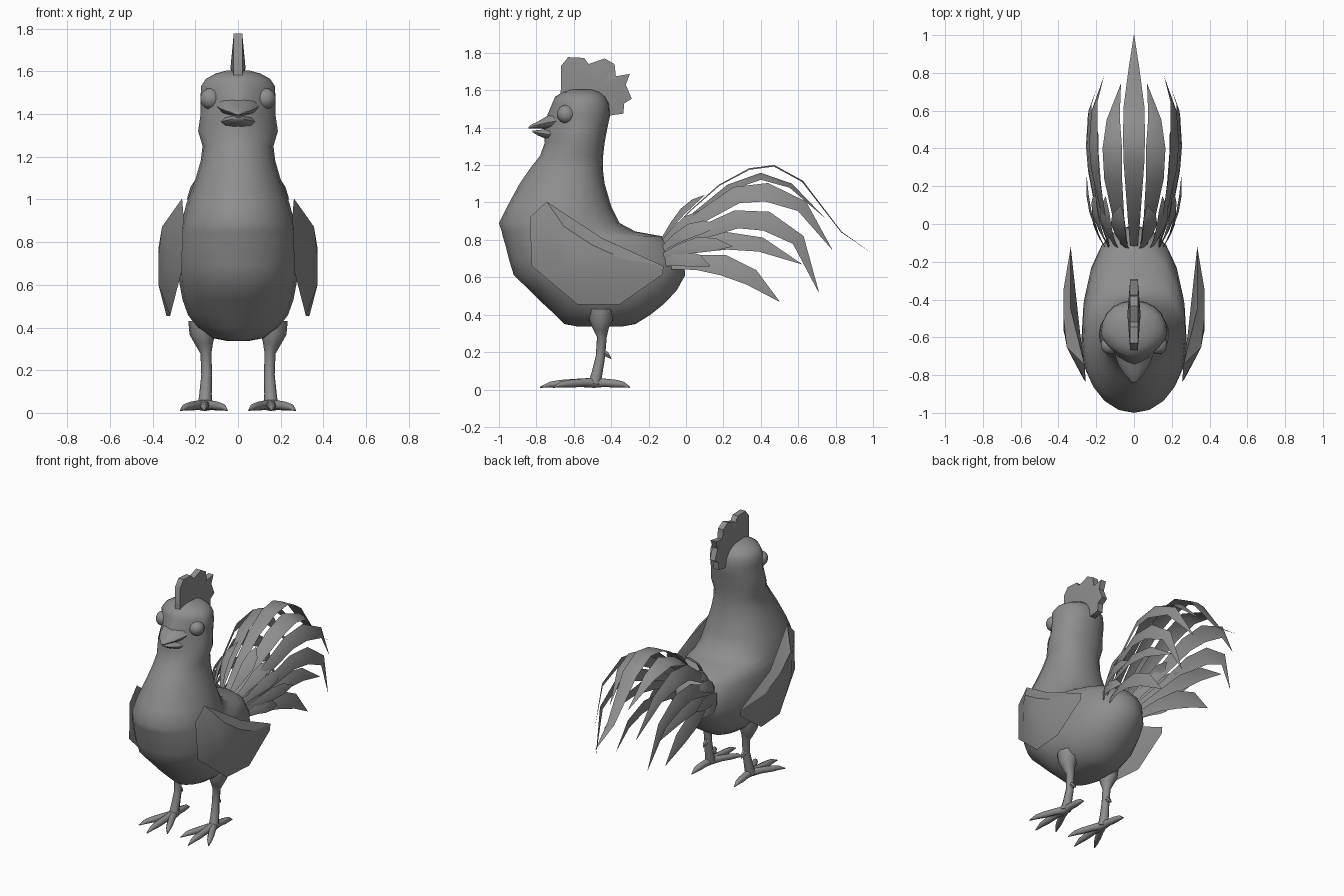
import bpy, bmesh, math
from mathutils import Vector

grey = bpy.data.materials.new("plain_grey")
grey.diffuse_color = (0.27, 0.27, 0.27, 1)


def make(name, verts, faces, mirror=False, angle=50, solid=True):
    bm = bmesh.new()
    vs = [bm.verts.new(v) for v in verts]
    for f in faces:
        bm.faces.new([vs[i] for i in f])
    if solid:
        bmesh.ops.recalc_face_normals(bm, faces=bm.faces[:])
    me = bpy.data.meshes.new(name)
    bm.to_mesh(me)
    bm.free()
    for p in me.polygons:
        p.use_smooth = True
    me.set_sharp_from_angle(angle=math.radians(angle))
    me.materials.append(grey)
    ob = bpy.data.objects.new(name, me)
    bpy.context.collection.objects.link(ob)
    if mirror:
        ob.modifiers.new("Mirror", 'MIRROR').use_mirror_merge = False
    return ob


def loft(name, rings, **kw):
    """Skin a list of equal closed rings and cap both ends."""
    n = len(rings[0])
    faces = [(r * n + i, r * n + (i + 1) % n, (r + 1) * n + (i + 1) % n, (r + 1) * n + i)
             for r in range(len(rings) - 1) for i in range(n)]
    faces += [tuple(range(n)), tuple(range((len(rings) - 1) * n, len(rings) * n))]
    return make(name, [v for r in rings for v in r], faces, **kw)


def tube(name, path, radii, sides=8, **kw):
    """Round tapered tube along a path."""
    pts = [Vector(p) for p in path]
    rings = []
    for i, p in enumerate(pts):
        t = (pts[min(i + 1, len(pts) - 1)] - pts[max(i - 1, 0)]).normalized()
        ref = Vector((0, 1, 0)) if abs(t.z) > 0.7 else Vector((0, 0, 1))
        u = t.cross(ref).normalized()
        w = u.cross(t)
        rings.append([p + radii[i] * (u * math.cos(a) + w * math.sin(a))
                      for a in (2 * math.pi * k / sides for k in range(sides))])
    return loft(name, rings, **kw)


# Body, neck and head: z, front y, back y, y of widest point, half width, front exponent
SECTIONS = [
    (0.337, -0.58, -0.34, -0.46, 0.05, 2), (0.35, -0.65, -0.27, -0.46, 0.12, 2),
    (0.40, -0.70, -0.19, -0.48, 0.19, 2), (0.46, -0.765, -0.115, -0.50, 0.235, 2),
    (0.53, -0.835, -0.05, -0.54, 0.26, 2), (0.61, -0.92, -0.005, -0.60, 0.275, 2),
    (0.69, -0.945, -0.01, -0.64, 0.28, 2), (0.77, -0.965, -0.06, -0.66, 0.278, 2),
    (0.82, -0.98, -0.13, -0.67, 0.272, 2), (0.845, -0.985, -0.27, -0.67, 0.27, 2),
    (0.89, -1.0, -0.355, -0.67, 0.265, 2), (0.98, -0.955, -0.40, -0.66, 0.242, 2),
    (1.10, -0.89, -0.435, -0.63, 0.198, 2), (1.18, -0.835, -0.445, -0.61, 0.175, 2),
    (1.25, -0.78, -0.443, -0.60, 0.166, 2), (1.32, -0.755, -0.435, -0.59, 0.187, 1.7),
    (1.40, -0.76, -0.42, -0.58, 0.175, 1.5), (1.47, -0.74, -0.405, -0.58, 0.175, 1.45),
    (1.53, -0.715, -0.41, -0.58, 0.174, 1.6), (1.565, -0.70, -0.43, -0.57, 0.15, 1.8),
    (1.59, -0.66, -0.46, -0.56, 0.105, 2), (1.605, -0.61, -0.50, -0.56, 0.05, 2)]


def section(z, yf, yb, cy, rx, nf):
    ring = []
    for k in range(20):
        c, s = math.cos(2 * math.pi * k / 20), math.sin(2 * math.pi * k / 20)
        e = 2 / (nf if s < 0 else 2.2)
        x = math.copysign(abs(c) ** e, c) * rx
        ring.append((x, cy + abs(s) ** e * ((yf if s < 0 else yb) - cy), z))
    return ring


loft("body", [section(*s) for s in SECTIONS], angle=80)


# Beak halves: y, half width, bottom z, top z
def beak(name, stations):
    loft(name, [[(hw * math.cos(a), y, (b + t) / 2 + (t - b) / 2 * math.sin(a))
                 for a in (2 * math.pi * k / 10 for k in range(10))]
                for y, hw, b, t in stations], angle=60)


beak("upper_beak", [(-0.66, 0.11, 1.385, 1.50), (-0.74, 0.085, 1.39, 1.465),
                    (-0.79, 0.055, 1.395, 1.435), (-0.83, 0.022, 1.396, 1.415),
                    (-0.843, 0.006, 1.395, 1.403)])
beak("lower_beak", [(-0.66, 0.10, 1.32, 1.40), (-0.74, 0.075, 1.335, 1.395),
                    (-0.79, 0.045, 1.357, 1.388), (-0.82, 0.012, 1.375, 1.385)])

# Eyes
bm = bmesh.new()
bmesh.ops.create_uvsphere(bm, u_segments=14, v_segments=9, radius=0.05)
bmesh.ops.translate(bm, verts=bm.verts[:], vec=(0.128, -0.64, 1.472))
bm.verts.index_update()
make("eyes", [v.co.copy() for v in bm.verts],
     [[v.index for v in f.verts] for f in bm.faces], mirror=True)
bm.free()

# Comb: toothed plate, thicker in the middle
COMB = [(-0.67, 1.57), (-0.668, 1.73), (-0.63, 1.777), (-0.545, 1.773), (-0.52, 1.74),
        (-0.435, 1.77), (-0.382, 1.74), (-0.375, 1.675), (-0.30, 1.687), (-0.322, 1.63),
        (-0.29, 1.555), (-0.33, 1.53), (-0.335, 1.475), (-0.41, 1.465), (-0.52, 1.53)]
n = len(COMB)
verts = [(s * 0.02, y, z) for s in (1, -1) for y, z in COMB]
verts += [(0.035, -0.48, 1.62), (-0.035, -0.48, 1.62)]
faces = []
for i in range(n):
    j = (i + 1) % n
    faces += [(i, j, 2 * n), (n + j, n + i, 2 * n + 1), (i, n + i, n + j, j)]
make("comb", verts, faces, angle=40)

# Wings: rim outline, raised outer panel, flat inner side
RIM = [(0.262, -0.745, 1.005), (0.255, -0.835, 0.92), (0.265, -0.825, 0.66),
       (0.318, -0.58, 0.455), (0.335, -0.355, 0.455), (0.335, -0.125, 0.615),
       (0.335, -0.12, 0.66), (0.335, -0.45, 0.81)]
n = len(RIM)
mid = Vector((0.372, -0.56, 0.74))
verts = [Vector(p) for p in RIM]
for p in RIM:
    q = mid.lerp(Vector(p), 0.5)
    q.x = 0.372 - 0.05 * max(0, -0.62 - q.y) / 0.1
    verts.append(q)
verts += [mid, Vector((0.285, -0.58, 0.74))]
faces = []
for i in range(n):
    j = (i + 1) % n
    faces += [(i, j, n + j, n + i), (n + i, n + j, 2 * n), (j, i, 2 * n + 1)]
make("wings", verts, faces, mirror=True, angle=30)

# Legs, spurs and feet
tube("legs", [(0.165, -0.455, 0.43), (0.165, -0.455, 0.37), (0.158, -0.455, 0.325),
              (0.15, -0.45, 0.28), (0.147, -0.457, 0.18), (0.152, -0.475, 0.09),
              (0.155, -0.49, 0.03)],
     [0.068, 0.062, 0.042, 0.026, 0.025, 0.029, 0.034], mirror=True, angle=60)
tube("leg_spurs", [(0.147, -0.45, 0.205), (0.147, -0.42, 0.185), (0.147, -0.40, 0.165)],
     [0.02, 0.014, 0.003], 6, mirror=True)
for name, dx, dy in (("middle_toes", 0.005, -0.29), ("outer_toes", 0.115, -0.22),
                     ("inner_toes", -0.105, -0.22), ("back_toes", 0.01, 0.19)):
    tube(name, [(0.155 + dx * f, -0.49 + dy * f, z) for f, z in
                ((0, 0.036), (0.3, 0.036), (0.6, 0.031), (0.8, 0.027), (1, 0.012))],
         [0.027, 0.022, 0.021, 0.016, 0.003], 8, mirror=True, angle=60)


def feather(name, path, width, tilt, mirror=True):
    """Curved blade along (x, y, z) points; tilt 0 lies flat, 90 stands upright."""
    pts = [Vector(p) for p in path]
    verts, last = [], len(pts) - 1
    a = math.radians(tilt)
    for i, p in enumerate(pts):
        t = (pts[min(i + 1, last)] - pts[max(i - 1, 0)]).normalized()
        up = Vector((1, 0, 0)).cross(t).normalized()
        side = Vector((1, 0, 0)) * math.cos(a) - up * math.sin(a)
        nrm = Vector((1, 0, 0)) * math.sin(a) + up * math.cos(a)
        f = i / last
        w = width * (0.35 + 0.65 * min(1, f * 2.2)) * (1 if f < 0.7 else max(0.02, (1 - f) / 0.3))
        verts += [p - side * w, p + nrm * w * 0.15, p + side * w]
    faces = []
    for i in range(last):
        for k in (0, 1):
            b = 3 * i + k
            faces.append((b, b + 1, b + 4, b + 3))
    make(name, verts, faces, mirror=mirror, angle=45, solid=False)


# Long tail feathers
feather("tail_centre", [(0, -0.12, 0.80), (0, 0.02, 0.95), (0, 0.18, 1.09), (0, 0.34, 1.175),
                        (0, 0.47, 1.192), (0, 0.62, 1.11), (0, 0.83, 0.84), (0, 1.0, 0.725)],
        0.058, 0, False)
feather("tail_upper", [(0.05, -0.12, 0.79), (0.085, 0.05, 0.94), (0.11, 0.23, 1.08),
                       (0.115, 0.40, 1.14), (0.11, 0.56, 1.09), (0.07, 0.74, 0.92)], 0.055, 20)
feather("tail_high", [(0.10, -0.12, 0.77), (0.165, 0.06, 0.91), (0.205, 0.27, 1.04),
                      (0.215, 0.43, 1.055), (0.21, 0.62, 0.98), (0.16, 0.78, 0.75)], 0.055, 65)
feather("tail_middle", [(0.13, -0.12, 0.74), (0.195, 0.06, 0.83), (0.23, 0.27, 0.91),
                        (0.24, 0.43, 0.90), (0.235, 0.60, 0.80), (0.20, 0.71, 0.52)], 0.055, 75)
feather("tail_low", [(0.13, -0.12, 0.71), (0.185, 0.05, 0.765), (0.215, 0.22, 0.795),
                     (0.22, 0.40, 0.775), (0.20, 0.62, 0.67)], 0.05, 70)
feather("tail_bottom", [(0.12, -0.12, 0.66), (0.165, 0.05, 0.68), (0.19, 0.20, 0.665),
                        (0.20, 0.35, 0.60), (0.19, 0.50, 0.47)], 0.058, 75)

# Short covert feathers around the tail root
COVERTS = [((0.04, -0.13, 0.80), (0.07, 0.10, 1.04), 25), ((0.09, -0.13, 0.78), (0.15, 0.145, 0.95), 45),
           ((0.13, -0.13, 0.75), (0.21, 0.18, 0.88), 65), ((0.15, -0.13, 0.71), (0.25, 0.25, 0.765), 80),
           ((0.15, -0.13, 0.67), (0.21, 0.13, 0.66), 80)]
for i, (a, b, tilt) in enumerate(COVERTS):
    a, b = Vector(a), Vector(b)
    path = [a.lerp(b, f) + Vector((0.03, 0, 0.035)) * math.sin(math.pi * f)
            for f in (0, 0.25, 0.5, 0.75, 1)]
    feather("covert_%d" % (i + 1), path, 0.042, tilt)
